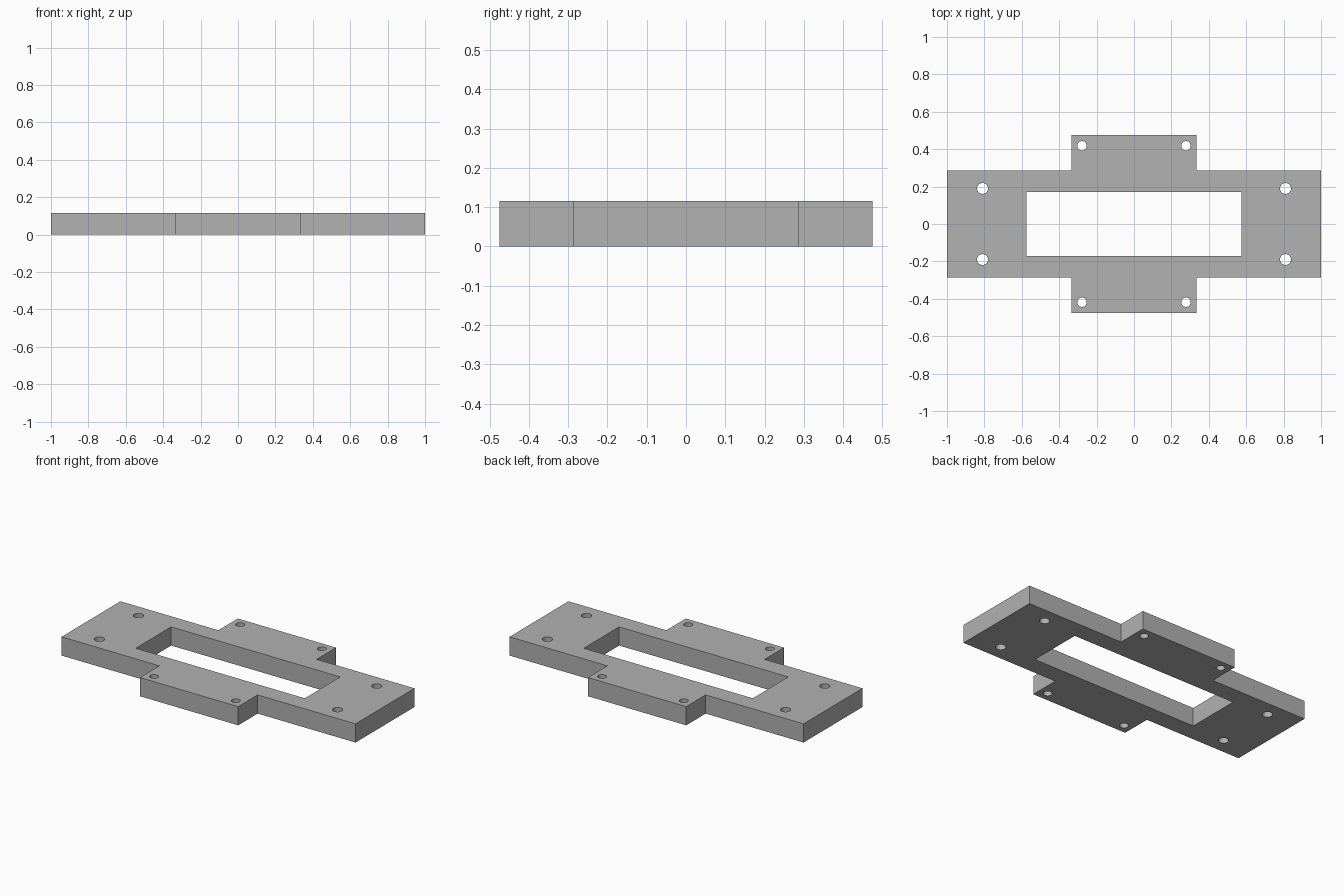
import bpy
import bmesh
import math
from mathutils import Matrix

default = bpy.data.objects.get("Cube")
if default:
    bpy.data.objects.remove(default, do_unlink=True)

THICK = 0.115
ARM_X, ARM_Y = 1.0, 0.286        # long body half size
TAB_X, TAB_Y = 0.334, 0.475      # front and back tab half size
WIN_X, WIN_Y = 0.575, 0.172      # central opening half size
HOLES = [(0.81, 0.19, 0.029), (0.278, 0.418, 0.025)]   # x, y, radius

grey = bpy.data.materials.new("plain grey")
grey.use_nodes = True
colour = (0.445, 0.445, 0.445, 1.0)
grey.diffuse_color = colour
grey.node_tree.nodes["Principled BSDF"].inputs["Base Color"].default_value = colour


def make_object(name, bm):
    bmesh.ops.recalc_face_normals(bm, faces=bm.faces)
    mesh = bpy.data.meshes.new(name)
    bm.to_mesh(mesh)
    bm.free()
    mesh.materials.append(grey)
    obj = bpy.data.objects.new(name, mesh)
    bpy.context.collection.objects.link(obj)
    return obj


# Cross-shaped plate, one quarter of the outline mirrored around
quarter = [(ARM_X, ARM_Y), (TAB_X, ARM_Y), (TAB_X, TAB_Y)]
half = quarter + [(-x, y) for x, y in reversed(quarter)]
outline = half + [(x, -y) for x, y in reversed(half)]
bm = bmesh.new()
base = bm.faces.new([bm.verts.new((x, y, 0)) for x, y in outline])
top = bmesh.ops.extrude_face_region(bm, geom=[base], use_keep_orig=True)
bmesh.ops.translate(bm, vec=(0, 0, THICK),
                    verts=[v for v in top["geom"] if isinstance(v, bmesh.types.BMVert)])
plate = make_object("mounting_plate", bm)

# Cutter for the central opening and the eight screw holes
bm = bmesh.new()
middle = Matrix.Translation((0, 0, THICK / 2))
bmesh.ops.create_cube(bm, size=1, matrix=middle @ Matrix.Diagonal(
    (2 * WIN_X, 2 * WIN_Y, 3 * THICK, 1)))
for x, y, radius in HOLES:
    for sx in (-1, 1):
        for sy in (-1, 1):
            bmesh.ops.create_cone(bm, cap_ends=True, segments=32,
                                  radius1=radius, radius2=radius, depth=3 * THICK,
                                  matrix=Matrix.Translation((sx * x, sy * y, THICK / 2)))
cutter = make_object("opening_cutter", bm)
cutter.hide_render = True

# Cut through, then discard the cutter
cut = plate.modifiers.new("openings", "BOOLEAN")
cut.operation = "DIFFERENCE"
cut.solver = "EXACT"
cut.object = cutter
bpy.ops.object.select_all(action="DESELECT")
bpy.context.view_layer.objects.active = plate
plate.select_set(True)
bpy.ops.object.modifier_apply(modifier=cut.name)
bpy.data.objects.remove(cutter, do_unlink=True)

# Round hole walls, crisp edges
bpy.ops.object.shade_smooth_by_angle(angle=math.radians(30))
